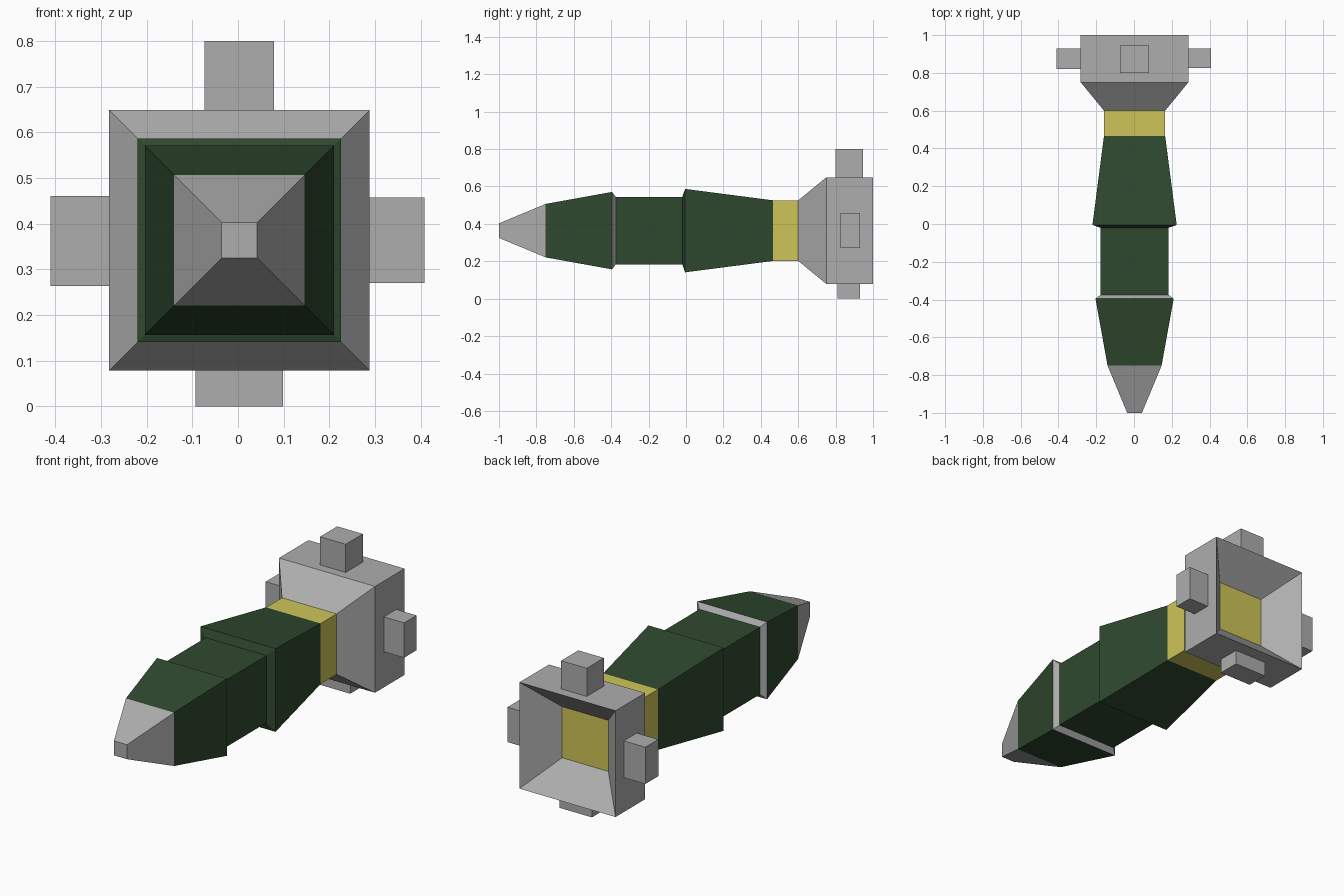
import bpy
import bmesh

cube = bpy.data.objects.get("Cube")
if cube:
    bpy.data.objects.remove(cube, do_unlink=True)

CX, CZ = 0.003, 0.364  # axis of the body


def material(name, rgb):
    mat = bpy.data.materials.new(name)
    mat.use_nodes = True
    color = (*rgb, 1.0)
    mat.diffuse_color = color
    mat.node_tree.nodes["Principled BSDF"].inputs["Base Color"].default_value = color
    return mat


GREY = material("light grey", (0.42, 0.42, 0.42))
GREEN = material("dark green", (0.028, 0.066, 0.028))
YELLOW = material("yellow", (0.62, 0.56, 0.098))


def add_object(name, bm, mats):
    bmesh.ops.recalc_face_normals(bm, faces=bm.faces)
    mesh = bpy.data.meshes.new(name)
    bm.to_mesh(mesh)
    bm.free()
    for mat in mats:
        mesh.materials.append(mat)
    obj = bpy.data.objects.new(name, mesh)
    bpy.context.collection.objects.link(obj)


def square_loft(name, sections, bands, mats, caps):
    """Skin square sections (y, half width) lengthwise; one material per band."""
    bm = bmesh.new()
    rings = []
    for y, h in sections:
        corners = ((-h, -h), (h, -h), (h, h), (-h, h))
        rings.append([bm.verts.new((CX + x, y, CZ + z)) for x, z in corners])
    for a, b, slot in zip(rings, rings[1:], bands):
        for i in range(4):
            j = (i + 1) % 4
            bm.faces.new((a[i], a[j], b[j], b[i])).material_index = slot
    for ring, slot in zip((rings[0], rings[-1]), caps):
        bm.faces.new(ring).material_index = slot
    add_object(name, bm, mats)


def block(name, low, high):
    bm = bmesh.new()
    bmesh.ops.create_cube(bm, size=1)
    for v in bm.verts:
        v.co = [high[i] if v.co[i] > 0 else low[i] for i in range(3)]
    add_object(name, bm, [GREY])


# Stepped body: nose, front shell, grey lip, waist, flared shell, yellow
# collar, tail box, then the hollow of the tail with its yellow floor
square_loft(
    "body",
    [(-1.0, 0.039), (-0.75, 0.143), (-0.395, 0.207), (-0.375, 0.18),
     (-0.02, 0.18), (-0.005, 0.223), (0.465, 0.162), (0.6, 0.162),
     (0.75, 0.285), (1.0, 0.285), (0.85, 0.137)],
    [0, 1, 0, 1, 1, 1, 2, 0, 0, 0],
    [GREY, GREEN, YELLOW],
    (0, 2),
)

# Lugs around the tail box
block("top_lug", (-0.073, 0.80, 0.645), (0.079, 0.945, 0.80))
block("bottom_lug", (-0.093, 0.81, 0.0), (0.099, 0.93, 0.083))
block("right_lug", (-0.41, 0.82, 0.264), (-0.278, 0.93, 0.461))
block("left_lug", (0.284, 0.825, 0.27), (0.408, 0.93, 0.457))
